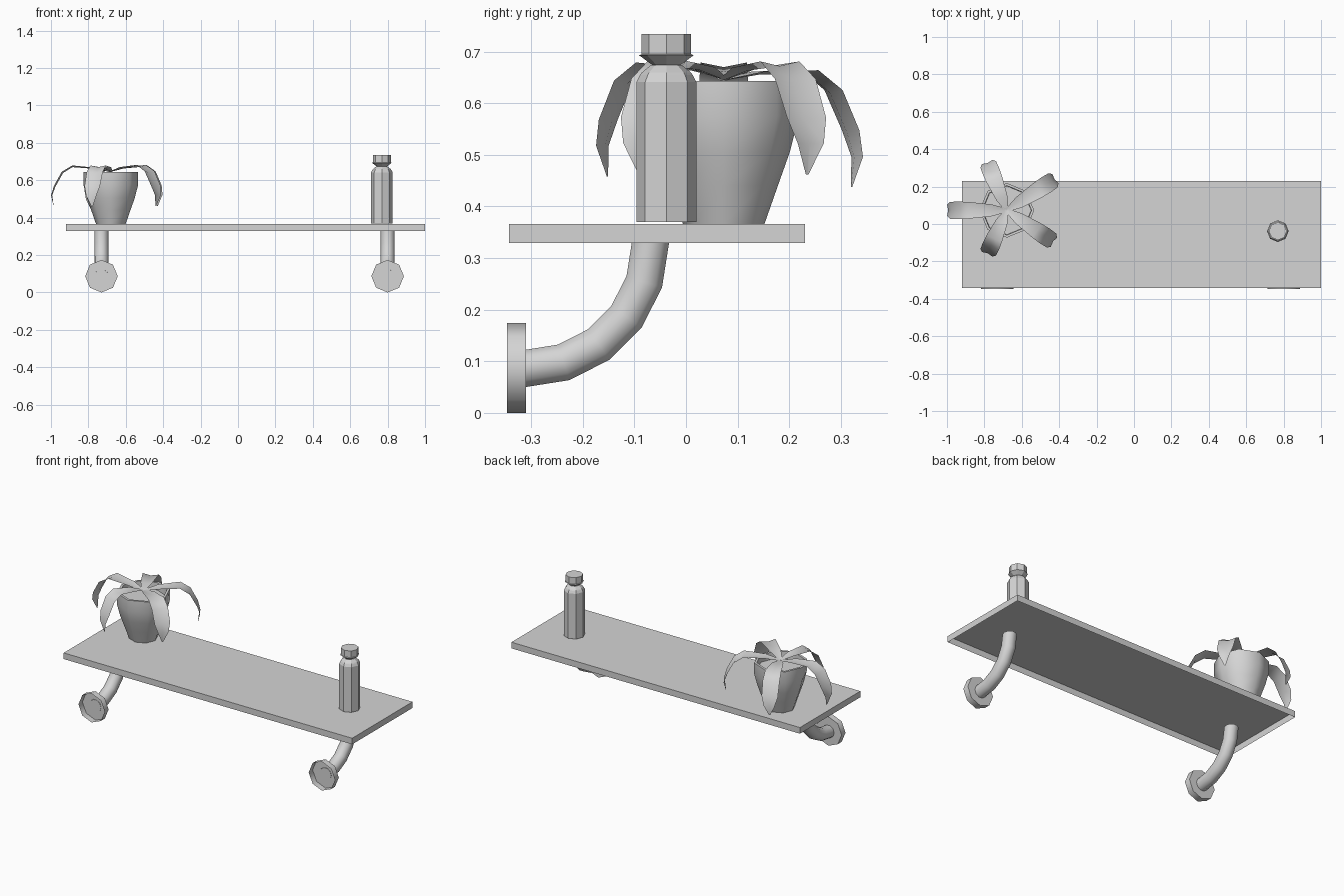
import bpy, bmesh, math
from mathutils import Vector, Matrix

if "Cube" in bpy.data.objects:
    bpy.data.objects.remove(bpy.data.objects["Cube"])

grey = bpy.data.materials.new("plain grey")
grey.use_nodes = True
grey.diffuse_color = (0.66, 0.66, 0.66, 1)
grey.node_tree.nodes["Principled BSDF"].inputs["Base Color"].default_value = (0.66, 0.66, 0.66, 1)


def finish(name, bm, smooth=None, recalc=True):
    """Turn a bmesh into a named object, optionally smooth below an angle."""
    if recalc:
        bmesh.ops.recalc_face_normals(bm, faces=bm.faces)
    mesh = bpy.data.meshes.new(name)
    bm.to_mesh(mesh)
    bm.free()
    mesh.materials.append(grey)
    obj = bpy.data.objects.new(name, mesh)
    bpy.context.collection.objects.link(obj)
    if smooth:
        bpy.ops.object.select_all(action='DESELECT')
        obj.select_set(True)
        bpy.context.view_layer.objects.active = obj
        bpy.ops.object.shade_smooth_by_angle(angle=math.radians(smooth))
    return obj


def loft(bm, rings, cap_start=True, cap_end=True):
    """Bridge equal rings of points into a skin."""
    rows = [[bm.verts.new(p) for p in ring] for ring in rings]
    n = len(rows[0])
    for a, b in zip(rows, rows[1:]):
        for i in range(n):
            j = (i + 1) % n
            bm.faces.new((a[i], a[j], b[j], b[i]))
    if cap_start:
        bm.faces.new(rows[0][::-1])
    if cap_end:
        bm.faces.new(rows[-1])


def circle(center, u, v, radius, sides):
    angles = [2 * math.pi * i / sides for i in range(sides)]
    return [center + radius * (math.cos(a) * u + math.sin(a) * v) for a in angles]


X, Y, Z = Vector((1, 0, 0)), Vector((0, 1, 0)), Vector((0, 0, 1))


def lathe(name, x, y, profile, sides, smooth=None):
    bm = bmesh.new()
    loft(bm, [circle(Vector((x, y, z)), X, Y, r, sides) for r, z in profile])
    return finish(name, bm, smooth)


# Shelf board, a shallow tray open underneath
bm = bmesh.new()
bmesh.ops.create_cube(bm, size=1)
bmesh.ops.scale(bm, vec=(1.917, 0.573, 0.037), verts=bm.verts)
bmesh.ops.translate(bm, vec=(0.04, -0.056, 0.3475), verts=bm.verts)
underside = [f for f in bm.faces if f.normal.z < -0.5]
bmesh.ops.delete(bm, geom=underside, context='FACES_ONLY')
finish("shelf_board", bm)

# Brackets: a quarter-turn pipe with a hollow wall flange, open to the front
for side, x in (("right", -0.73), ("left", 0.80)):
    bm = bmesh.new()
    bend, rings = 0.243, []
    for i in range(6):
        a = math.radians(18 * i)
        center = Vector((x, -0.312 + bend * math.sin(a), 0.329 - bend * math.cos(a)))
        across = Vector((0, -math.sin(a), math.cos(a)))
        rings.append(circle(center, X, across, 0.038, 10))
    loft(bm, rings)
    finish(side + "_bracket_pipe", bm, 50)

    bm = bmesh.new()
    loft(bm, [circle(Vector((x, y, 0.087)), X, Z, 0.087, 8) for y in (-0.347, -0.31)],
         cap_start=False)
    finish(side + "_bracket_flange", bm, 50)

# Bottle with shoulder, neck and flared cap
lathe("bottle", 0.769, -0.038,
      [(0.058, 0.37), (0.058, 0.641), (0.051, 0.655), (0.047, 0.66), (0.03, 0.674)], 8)
lathe("bottle_cap", 0.769, -0.038,
      [(0.024, 0.672), (0.03, 0.676), (0.053, 0.693), (0.048, 0.695), (0.048, 0.734)], 8)

# Plant pot: outer wall, rim, inner wall and soil in one skin
PLANT_X, PLANT_Y = -0.68, 0.073
lathe("plant_pot", PLANT_X, PLANT_Y,
      [(0.079, 0.366), (0.105, 0.44), (0.128, 0.505), (0.146, 0.575), (0.146, 0.643),
       (0.132, 0.643), (0.13, 0.6)], 8, 50)

# Drooping leaves: radius, height, half width along the midrib
LEAF = [(0.0, 0.645, 0.01), (0.08, 0.667, 0.032), (0.2, 0.679, 0.045), (0.255, 0.645, 0.047),
        (0.295, 0.57, 0.045), (0.31, 0.52, 0.03), (0.297, 0.46, 0.003)]
# Each leaf: heading, reach and sag
LEAVES = [(180, 1.03, 0.0), (112, 0.9, 0.08), (33, 1.0, 0.0), (-34, 0.98, 0.0),
          (-114, 0.83, 0.02)]
for k, (heading, reach, sag) in enumerate(LEAVES):
    bm = bmesh.new()
    rows = []
    for i, (r, z, w) in enumerate(LEAF):
        before, after = LEAF[max(i - 1, 0)], LEAF[min(i + 1, len(LEAF) - 1)]
        along = Vector((after[0] - before[0], 0, after[1] - before[1])).normalized()
        trough = along.cross(Y) * (0.2 * w)
        mid = Vector((r * reach, 0, z - sag * r))
        rows.append([bm.verts.new(p) for p in (mid - w * Y, mid - trough, mid + w * Y)])
    for a, b in zip(rows, rows[1:]):
        for i in range(2):
            bm.faces.new((a[i], b[i], b[i + 1], a[i + 1]))
    turn = Matrix.Rotation(math.radians(heading), 4, 'Z')
    place = Matrix.Translation((PLANT_X, PLANT_Y, 0.001 * k))
    bmesh.ops.transform(bm, matrix=place @ turn, verts=bm.verts)
    finish("leaf_%d" % (k + 1), bm, 60, recalc=False)
